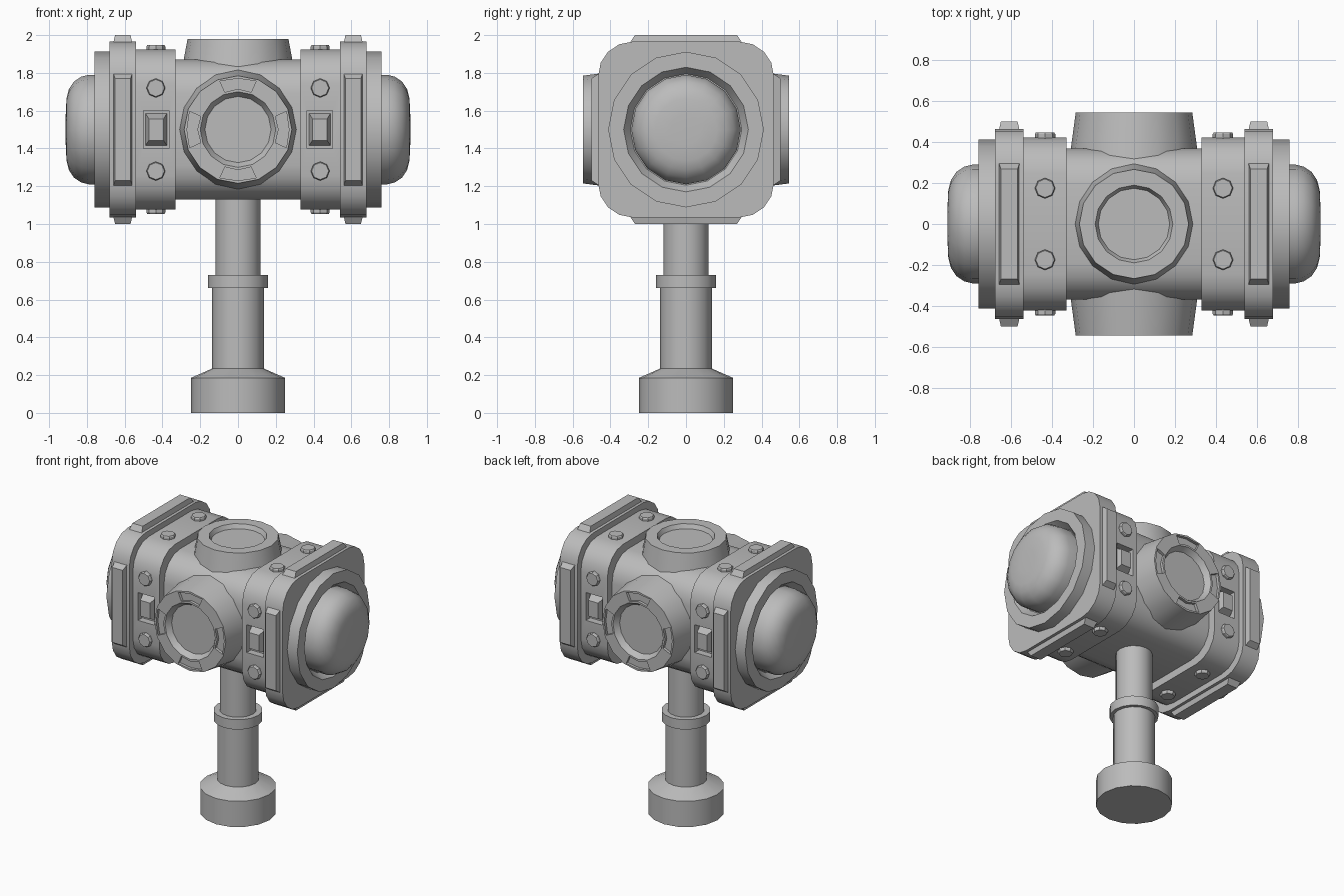
import bpy, bmesh, math
from mathutils import Matrix, Vector

if "Cube" in bpy.data.objects:
    bpy.data.objects.remove(bpy.data.objects["Cube"])

grey = bpy.data.materials.new("plain_grey")
grey.diffuse_color = (0.5, 0.5, 0.5, 1)
grey.use_nodes = True
grey.node_tree.nodes["Principled BSDF"].inputs["Base Color"].default_value = grey.diffuse_color
CENTRE = Matrix.Translation((0, 0, 1.5))


def finish(bm, name, matrix=Matrix()):
    bmesh.ops.recalc_face_normals(bm, faces=bm.faces)
    bm.transform(matrix)
    me = bpy.data.meshes.new(name)
    bm.to_mesh(me)
    bm.free()
    me.materials.append(grey)
    ob = bpy.data.objects.new(name, me)
    bpy.context.collection.objects.link(ob)
    return ob


def smooth(ob):
    bpy.ops.object.select_all(action='DESELECT')
    ob.select_set(True)
    bpy.context.view_layer.objects.active = ob
    bpy.ops.object.shade_smooth_by_angle(angle=math.radians(30))


def lathe(name, profile, matrix=Matrix(), segs=16, notches=False):
    """Spin (radius, height) points round local z, capped at both ends."""
    bm = bmesh.new()
    rings = []
    for r, h in profile:
        rings.append([bm.verts.new((r * math.cos(math.tau * i / segs),
                                    r * math.sin(math.tau * i / segs), h))
                      for i in range(segs)])
    bands = []
    for a, b in zip(rings, rings[1:]):
        bands.append([bm.faces.new((a[i], a[(i + 1) % segs], b[(i + 1) % segs], b[i]))
                      for i in range(segs)])
    bm.faces.new(rings[0])
    bm.faces.new(rings[-1])
    bmesh.ops.recalc_face_normals(bm, faces=bm.faces)
    if notches:  # four sunken pockets in the flat rim
        for q in range(4):
            pair = [bands[1][(q * 4 - 1) % segs], bands[1][(q * 4) % segs]]
            bmesh.ops.inset_region(bm, faces=pair, thickness=0.015, depth=0)
            top = bmesh.ops.extrude_face_region(bm, geom=pair)
            verts = [v for v in top['geom'] if isinstance(v, bmesh.types.BMVert)]
            bmesh.ops.translate(bm, verts=verts, vec=Vector((0, 0, -0.02)))
            bmesh.ops.delete(bm, geom=pair, context='FACES')
    ob = finish(bm, name, matrix)
    smooth(ob)
    return ob


def block(name, base, top, z0, z1, matrix):
    """Tapered block: half sizes of base and top."""
    bm = bmesh.new()
    bmesh.ops.create_cube(bm, size=2)
    for v in bm.verts:
        hx, hy = top if v.co.z > 0 else base
        v.co = (v.co.x * hx, v.co.y * hy, z1 if v.co.z > 0 else z0)
    return finish(bm, name, matrix)


def rounded_bar(name, half, x0, x1, radius=0.18, steps=4):
    """Rounded square section extruded along x."""
    c = half - radius
    pts = []
    for k, (sy, sz) in enumerate(((1, 1), (-1, 1), (-1, -1), (1, -1))):
        for i in range(steps + 1):
            a = math.pi / 2 * (k + i / steps)
            pts.append((sy * c + radius * math.cos(a), sz * c + radius * math.sin(a)))
    bm = bmesh.new()
    face = bm.faces.new([bm.verts.new((x0, y, z)) for y, z in pts])
    ext = bmesh.ops.extrude_face_region(bm, geom=[face], use_keep_orig=True)
    bmesh.ops.translate(bm, vec=Vector((x1 - x0, 0, 0)),
                        verts=[v for v in ext['geom'] if isinstance(v, bmesh.types.BMVert)])
    return finish(bm, name, CENTRE)


def side(k, x=0.0, across=0.0):
    """Local z points up, front, down or back for k = 0, 1, 2, 3."""
    return CENTRE @ Matrix.Rotation(k * math.pi / 2, 4, 'X') @ Matrix.Translation((x, across, 0))


# Handle with base, shaft, ring and neck
lathe("handle", [(0.25, 0), (0.25, 0.185), (0.137, 0.235), (0.137, 0.66), (0.16, 0.66),
                 (0.16, 0.73), (0.12, 0.73), (0.12, 1.2)])

# Core of the head
smooth(rounded_bar("head_core", 0.37, -0.36, 0.36))

# Round ports: front, back and top
for k, name in ((1, "front_port"), (3, "back_port")):
    lathe(name, [(0.325, 0.25), (0.285, 0.545), (0.2, 0.545), (0.175, 0.505)],
          side(k), notches=True)
lathe("top_port", [(0.31, 0.25), (0.267, 0.48), (0.19, 0.48), (0.175, 0.45)], side(0))

for s, label in ((-1, "left"), (1, "right")):
    # Collars
    inner = rounded_bar(label + "_inner_collar", 0.424, s * 0.33, s * 0.55)
    outer = rounded_bar(label + "_outer_collar", 0.465, s * 0.54, s * 0.68)
    smooth(outer)

    # Slots cut into the inner collar, each with a raised latch
    for k in (1, 3):
        m = side(k, s * 0.433)
        cutter = block("slot_cutter", (0.067, 0.1), (0.067, 0.1), 0.375, 0.5, m)
        cutter.hide_render = True
        mod = inner.modifiers.new("slot", 'BOOLEAN')
        mod.operation = 'DIFFERENCE'
        mod.solver = 'EXACT'
        mod.object = cutter
        bpy.context.view_layer.objects.active = inner
        bpy.ops.object.modifier_apply(modifier=mod.name)
        bpy.data.objects.remove(cutter)
        block(label + "_latch", (0.058, 0.088), (0.039, 0.057), 0.37, 0.437, m)
    smooth(inner)

    for k in range(4):
        # Rails on the outer collar
        block(label + "_rail", (0.05, 0.297), (0.041, 0.27), 0.46, 0.5, side(k, s * 0.61))
        # Bolts on the inner collar
        for d in (-1, 1):
            lathe(label + "_bolt", [(0.05, 0.41), (0.05, 0.44), (0.045, 0.447)],
                  side(k, s * 0.435, d * (0.22 if k % 2 else 0.175)), segs=8)

    # End disc with recess, and the striking dome inside it
    out = CENTRE @ Matrix.Rotation(s * math.pi / 2, 4, 'Y')
    lathe(label + "_end_disc", [(0.412, 0.66), (0.412, 0.76), (0.33, 0.76), (0.295, 0.71)], out)
    lathe(label + "_dome", [(0.29, 0.7), (0.29, 0.79), (0.28, 0.83), (0.255, 0.868),
                            (0.215, 0.895), (0.165, 0.908), (0.08, 0.912), (0.01, 0.912)], out)
